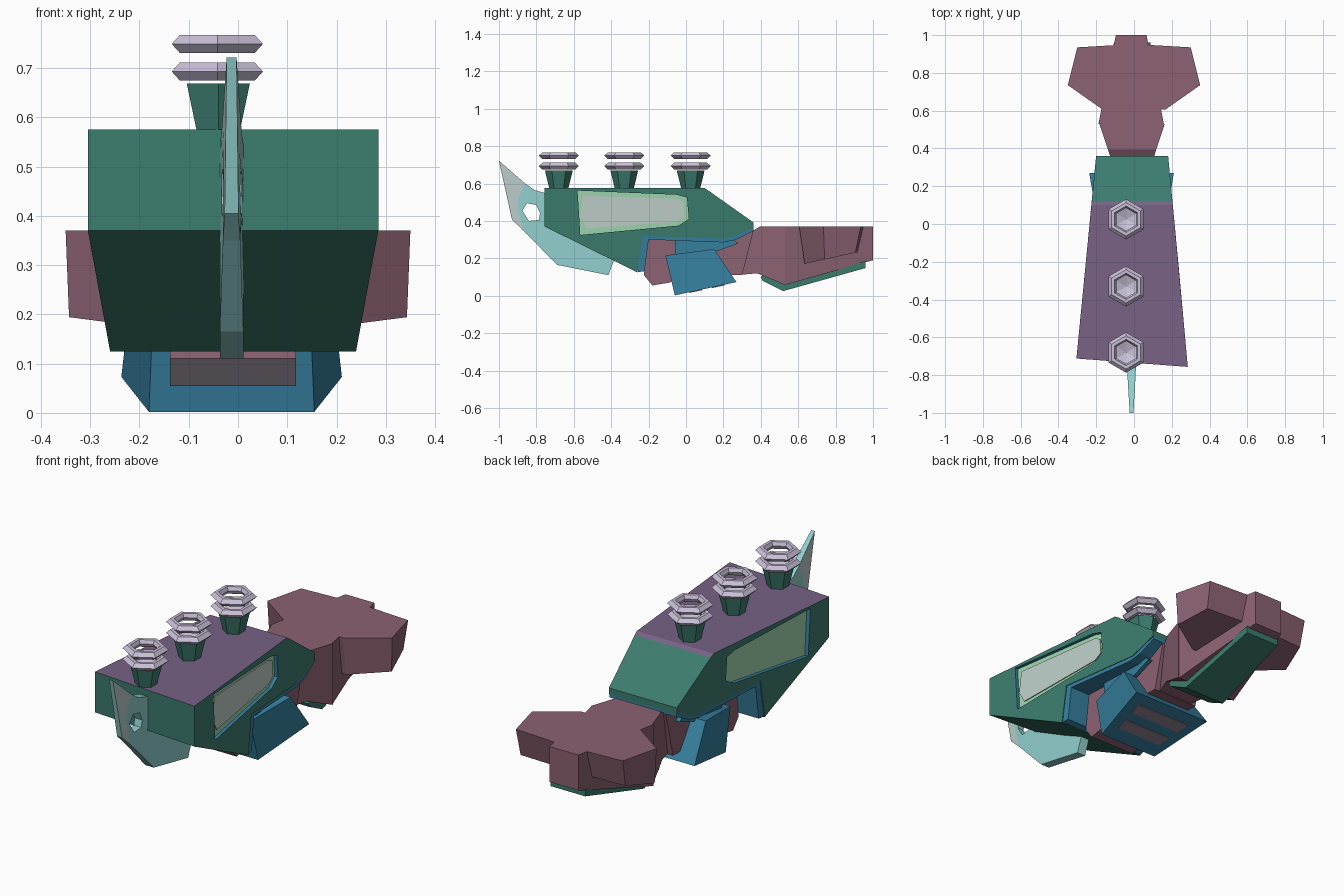
import bpy, bmesh, math

cube = bpy.data.objects.get("Cube")
if cube:
    bpy.data.objects.remove(cube, do_unlink=True)


def material(name, r, g, b):
    lin = [((c / 255 + 0.055) / 1.055) ** 2.4 for c in (r, g, b)] + [1.0]
    m = bpy.data.materials.new(name)
    m.use_nodes = True
    m.diffuse_color = lin
    node = next(n for n in m.node_tree.nodes if n.type == 'BSDF_PRINCIPLED')
    node.inputs["Base Color"].default_value = lin
    return m


green = material("hull green", 60, 124, 110)
purple = material("roof purple", 120, 98, 134)
rose = material("dusty rose", 140, 98, 114)
blue = material("steel blue", 54, 128, 160)
aqua = material("pale aqua", 146, 208, 207)
grey = material("blade grey", 186, 204, 201)
mint = material("window mint", 158, 214, 174)
pane = material("pane grey", 190, 206, 200)
lilac = material("ring lilac", 202, 192, 216)
mauve = material("grille mauve", 140, 128, 142)

CX = -0.01


def finish(name, bm, mats, rule=None):
    bmesh.ops.remove_doubles(bm, verts=bm.verts, dist=0.0001)
    bmesh.ops.recalc_face_normals(bm, faces=bm.faces)
    bm.normal_update()
    if rule:
        for f in bm.faces:
            f.material_index = rule(f.normal, f.calc_center_median())
    mesh = bpy.data.meshes.new(name)
    bm.to_mesh(mesh)
    bm.free()
    for m in mats:
        mesh.materials.append(m)
    ob = bpy.data.objects.new(name, mesh)
    bpy.context.collection.objects.link(ob)
    return ob


def loft(bm, a, b):
    # Two matching outlines closed into a solid
    va, vb = [bm.verts.new(p) for p in a], [bm.verts.new(p) for p in b]
    n = len(va)
    bm.faces.new(va)
    bm.faces.new(vb)
    for i in range(n):
        j = (i + 1) % n
        bm.faces.new((va[i], va[j], vb[j], vb[i]))


def slab(name, pts, lo, hi, mats, rule=None):
    # Side profile (y, z) spanning x = lo(y) to hi(y)
    bm = bmesh.new()
    loft(bm, [(lo(y), y, z) for y, z in pts], [(hi(y), y, z) for y, z in pts])
    return finish(name, bm, mats, rule)


def prism(name, pts, half, mats, rule=None, cx=CX):
    return slab(name, pts, lambda y: cx - half(y), lambda y: cx + half(y), mats, rule)


def lathe(name, profile, x, y, mats, closed=False, rule=None, segs=6):
    bm = bmesh.new()
    rows = []
    for i in range(segs):
        a = math.pi / 2 + math.tau * i / segs
        rows.append([bm.verts.new((x + r * math.cos(a), y + r * math.sin(a), z))
                     for r, z in profile])
    count = len(profile)
    for i in range(segs):
        a, b = rows[i], rows[(i + 1) % segs]
        for k in range(count if closed else count - 1):
            m = (k + 1) % count
            bm.faces.new((a[k], b[k], b[m], a[m]))
    return finish(name, bm, mats, rule)


def cut(ob, cutter):
    cutter.hide_render = True
    cutter.hide_viewport = True
    cutter.display_type = 'WIRE'
    mod = ob.modifiers.new("cut", 'BOOLEAN')
    mod.operation = 'DIFFERENCE'
    mod.solver = 'EXACT'
    mod.material_mode = 'TRANSFER'
    mod.object = cutter


def hull_half(y):
    return 0.225 - 0.095 * y


# Hull with purple roof and slightly skewed nose
hull = prism("hull", [(-0.735, 0.575), (0.1, 0.575), (0.12, 0.562), (0.36, 0.392),
                      (0.36, 0.36), (0.22, 0.305), (-0.23, 0.32), (-0.26, 0.125),
                      (-0.735, 0.37)], hull_half, [green, purple],
             lambda n, c: int(c.z > 0.56 and n.z > 0.3))
for v in hull.data.vertices:
    if v.co.y < -0.7:
        v.co.y -= 0.075 * v.co.x

# Recessed side windows
outline = [(-0.58, 0.562), (-0.05, 0.54), (0.005, 0.525), (0.015, 0.41),
           (-0.04, 0.375), (-0.565, 0.325)]
inner = [(-0.55, 0.535), (-0.05, 0.518), (-0.015, 0.5), (-0.01, 0.42),
         (-0.05, 0.395), (-0.53, 0.36), (-0.565, 0.42)]
for side, word in ((1, "left"), (-1, "right")):
    def wall(offset, s=side):
        return lambda y: CX + s * (hull_half(y) + offset)
    cutter = slab(word + "_window_cutter", outline, wall(-0.018), wall(0.05), [blue, mint],
                  lambda n, c: int(abs(n.x) > 0.8))
    cut(hull, cutter)
    if side > 0:
        slab(word + "_window_pane", inner, wall(-0.02), wall(-0.013), [pane])

# Blue lining under the hull
prism("hull_lining", [(-0.258, 0.127), (-0.235, 0.322), (0.22, 0.307), (0.36, 0.362),
                      (0.36, 0.345), (0.27, 0.3), (0.2, 0.285), (-0.2, 0.3),
                      (-0.222, 0.13)], lambda y: hull_half(y) * 0.985, [blue])
prism("lining_core", [(-0.06, 0.31), (0.24, 0.31), (0.28, 0.28), (0.17, 0.24),
                      (-0.06, 0.22)], lambda y: 0.15, [blue])

# Central stem with mauve chin
prism("stem", [(-0.225, 0.11), (-0.205, 0.31), (0.2, 0.3), (0.36, 0.345), (0.3, 0.11),
               (0, 0.12), (-0.09, 0.07), (-0.18, 0.055)], lambda y: 0.128, [rose, mauve],
      lambda n, c: int(n.y < -0.5 and c.z < 0.1))

# Blue belly box flaring to the rear, with two grille slots beneath
prism("belly_box", [(-0.11, 0.215), (0.15, 0.25), (0.27, 0.073), (-0.06, 0.002)],
      lambda y: 0.178 + 0.17 * y, [blue], cx=-0.013)


def belly(y):
    return 0.002 + (y + 0.06) * 0.071 / 0.33


for i, y in enumerate((0.02, 0.14)):
    prism("belly_grille_%d" % (i + 1),
          [(y, belly(y) - 0.004), (y + 0.065, belly(y + 0.065) - 0.004),
           (y + 0.065, belly(y + 0.065) + 0.003), (y, belly(y) + 0.003)],
          lambda y: 0.125 + 0.15 * y, [mauve], cx=-0.013)

# Neck and tail
prism("neck", [(0.27, 0.11), (0.38, 0.12), (0.53, 0.058), (0.53, 0.37), (0.395, 0.37),
               (0.26, 0.29)], lambda y: 0.13 + (y - 0.4) * 0.33, [rose])
prism("tail", [(0.53, 0.058), (1, 0.19), (1, 0.37), (0.53, 0.37)],
      lambda y: 0.173 - (y - 0.53) * 0.195, [rose], cx=-0.015)

# Tail wings with a sloping underside
half_wing = [(0.165, 0.605), (0.35, 0.735), (0.3, 0.935), (0.08, 0.948)]
plan = half_wing + [(-x, y) for x, y in reversed(half_wing)]
bm = bmesh.new()
loft(bm, [(x, y, 0.37) for x, y in plan],
     [(x * 0.98, y + 0.03 * (0.77 - y) / 0.17, 0.17 + (y - 0.6) * 0.18) for x, y in plan])
finish("tail_wings", bm, [rose])

# Green skid plate under the tail
prism("tail_skid", [(0.4, 0.1), (0.41, 0.08), (0.52, 0.025), (0.96, 0.148), (0.96, 0.185),
                    (0.53, 0.07), (0.42, 0.12)], lambda y: 0.125 - 0.05 * (y - 0.4), [green])

# Front blade: thin grey tip and thicker body with a hole
BX = -0.013


def blade_half(y):
    return 0.01 + 0.014 * min(1, max(0, (y + 1) / 0.24))


prism("blade_tip", [(-1, 0.722), (-0.86, 0.6), (-0.895, 0.53), (-0.9, 0.47), (-0.87, 0.35),
                    (-0.93, 0.405)], blade_half, [aqua, grey],
      lambda n, c: int(abs(n.x) > 0.7), cx=BX)
blade = prism("blade_body", [(-0.86, 0.6), (-0.81, 0.565), (-0.74, 0.545), (-0.7, 0.45),
                             (-0.385, 0.19), (-0.415, 0.11), (-0.69, 0.165), (-0.87, 0.35),
                             (-0.9, 0.47), (-0.895, 0.53)], blade_half, [aqua], cx=BX)
hole = prism("blade_hole_cutter", [(-0.875, 0.455), (-0.85, 0.495), (-0.8, 0.485),
                                   (-0.78, 0.44), (-0.787, 0.405), (-0.84, 0.4)],
             lambda y: 0.1, [aqua], cx=BX)
cut(blade, hole)

# Three roof emitters: flared base with dished cap and two floating rings
section = [(0.107, 0), (0.088, 0.018), (0.07, 0.018), (0.06, 0), (0.07, -0.018), (0.088, -0.018)]
for i, y in enumerate((-0.68, -0.33, 0.025)):
    tag = "emitter_%d" % (i + 1)
    lathe(tag + "_base", [(0, 0.57), (0.05, 0.57), (0.074, 0.669), (0, 0.645)], -0.04, y,
          [green, lilac], rule=lambda n, c: int(n.z > 0.5))
    for part, z in (("lower", 0.693), ("upper", 0.749)):
        lathe("%s_%s_ring" % (tag, part), [(r, z + h) for r, h in section], -0.042, y,
              [lilac], closed=True)
